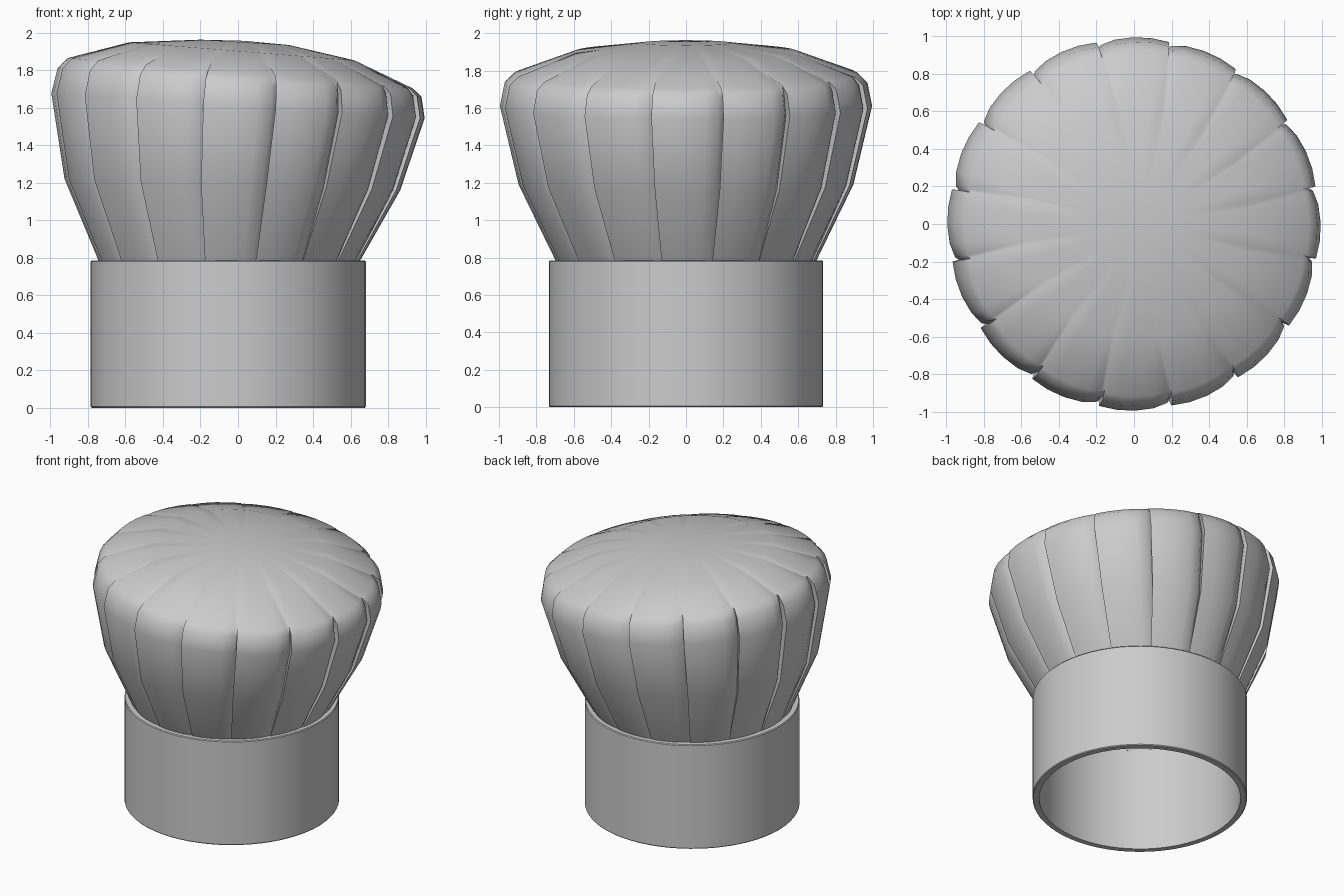
import bpy, bmesh, math

if "Cube" in bpy.data.objects:
    bpy.data.objects.remove(bpy.data.objects["Cube"])

PLEATS = 16
START = math.radians(11.7)


def make_object(name, bm, angle):
    bmesh.ops.recalc_face_normals(bm, faces=bm.faces)
    mesh = bpy.data.meshes.new(name)
    bm.to_mesh(mesh)
    bm.free()
    ob = bpy.data.objects.new(name, mesh)
    bpy.context.collection.objects.link(ob)
    bpy.ops.object.select_all(action='DESELECT')
    ob.select_set(True)
    bpy.context.view_layer.objects.active = ob
    bpy.ops.object.shade_smooth_by_angle(angle=math.radians(angle))
    return ob


def bridge(bm, a, b):
    n = len(a)
    for i in range(n):
        j = (i + 1) % n
        bm.faces.new((a[i], a[j], b[j], b[i]))


# Head band: open tube with a small rounded rim
bm = bmesh.new()
band_profile = [(0.688, 0.0), (0.728, 0.0), (0.733, 0.006), (0.733, 0.779),
                (0.728, 0.785), (0.688, 0.785)]
SEG = 64
rings = []
for r, z in band_profile:
    rings.append([bm.verts.new((-0.052 + r * math.cos(2 * math.pi * i / SEG),
                                r * math.sin(2 * math.pi * i / SEG), z))
                  for i in range(SEG)])
for k in range(len(rings)):
    bridge(bm, rings[k], rings[(k + 1) % len(rings)])
make_object("head_band", bm, 30)

# One pleat across its width: (fraction of pleat, inward offset factor)
pleat = [(0.0, 0.12), (0.25, 0.0), (0.5, 0.0), (0.75, 0.12), (0.95, 0.42), (1.03, 1.0)]

# Puffed crown rings: centre x, radius, z, slope along x, pleat depth
crown = [(-0.05, 0.690, 0.770, 0.0, 0.012),
         (-0.045, 0.705, 0.800, 0.0, 0.018),
         (-0.03, 0.895, 1.190, -0.034, 0.045),
         (0.0, 0.995, 1.610, -0.067, 0.06),
         (0.008, 0.970, 1.735, -0.078, 0.055),
         (0.012, 0.920, 1.783, -0.088, 0.02),
         (0.02, 0.600, 1.900, -0.080, 0.0),
         (0.035, 0.235, 1.948, -0.060, 0.0)]
bm = bmesh.new()
rings = []
for cx, r, z, slope, depth in crown:
    ring = []
    for p in range(PLEATS):
        for t, f in pleat:
            # fold overlap only where the pleat has depth
            t = min(t, 1.0 - 0.08) if depth == 0 and t > 0.95 else t
            t = 0.85 if depth == 0 and t == 0.95 else t
            a = START + (p + t) * 2 * math.pi / PLEATS
            rr = r - f * depth
            x = rr * math.cos(a)
            ring.append(bm.verts.new((cx + x, rr * math.sin(a), z + slope * x)))
    rings.append(ring)
for a, b in zip(rings, rings[1:]):
    bridge(bm, a, b)

# Top of the crown
tip = bm.verts.new((0.03, 0, 1.956))
n = len(rings[-1])
for i in range(n):
    bm.faces.new((rings[-1][i], rings[-1][(i + 1) % n], tip))
make_object("pleated_crown", bm, 48)
